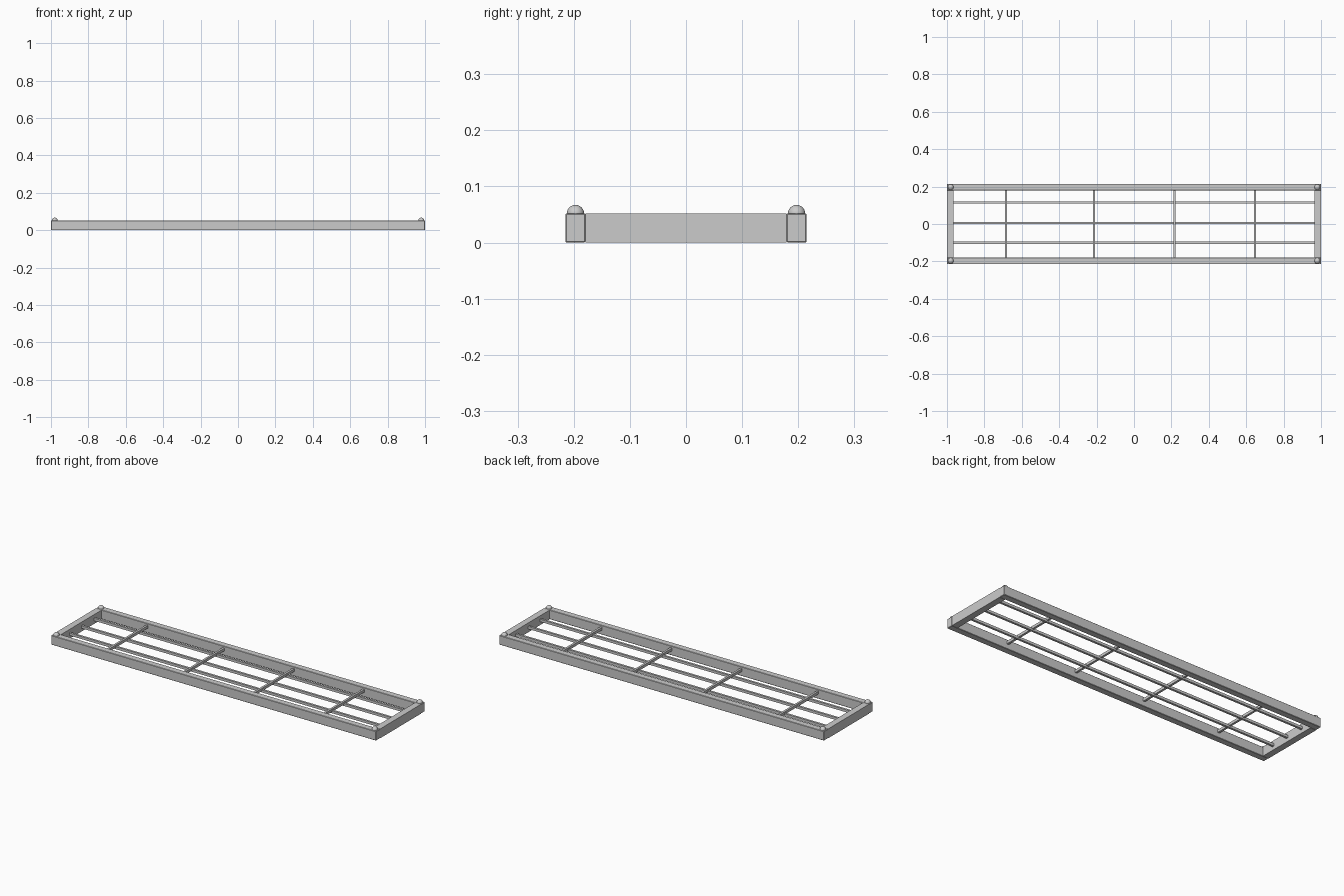
import bpy

if "Cube" in bpy.data.objects:
    bpy.data.objects.remove(bpy.data.objects["Cube"])


def box(name, lo, hi, bevel=0.0):
    """Axis-aligned box given by its two opposite corners."""
    mid = [(a + b) / 2 for a, b in zip(lo, hi)]
    bpy.ops.mesh.primitive_cube_add(size=1, location=mid)
    ob = bpy.context.object
    ob.name = name
    ob.scale = [b - a for a, b in zip(lo, hi)]
    bpy.ops.object.transform_apply(location=False, rotation=False, scale=True)
    if bevel:
        mod = ob.modifiers.new("edge_bevel", 'BEVEL')
        mod.width = bevel
        mod.segments = 1
    return ob


L, W, H = 1.0, 0.215, 0.052   # half length, half width, frame height
T = 0.036                     # rail thickness
B = 0.006                     # half thickness of the grid bars

# Outer frame: two long rails with end rails between them
for side, s in (("front", -1), ("back", 1)):
    y0, y1 = sorted((s * W, s * (W - T)))
    box(side + "_rail", (-L, y0, 0), (L, y1, H), bevel=0.002)
for side, s in (("left", -1), ("right", 1)):
    x0, x1 = sorted((s * L, s * (L - T)))
    box(side + "_end_rail", (x0, -W + T, 0), (x1, W - T, H))

# Lengthwise bars, set below the cross bars
for i, y in enumerate((-0.10, 0.005, 0.115)):
    box(f"long_bar_{i + 1}", (-L + T - 0.002, y - B, 0.019),
        (L - T + 0.002, y + B, 0.033))

# Cross bars
for i, x in enumerate((-0.685, -0.214, 0.216, 0.647)):
    box(f"cross_bar_{i + 1}", (x - B, -W + T - 0.002, 0.027),
        (x + B, W - T + 0.002, 0.042))

# Rounded studs on the four corners
for sx in (-1, 1):
    for sy in (-1, 1):
        bpy.ops.mesh.primitive_uv_sphere_add(
            segments=24, ring_count=12, radius=0.0155,
            location=(sx * 0.98, sy * 0.197, 0.0515))
        bpy.context.object.name = "corner_stud"
        bpy.ops.object.shade_smooth_by_angle()
